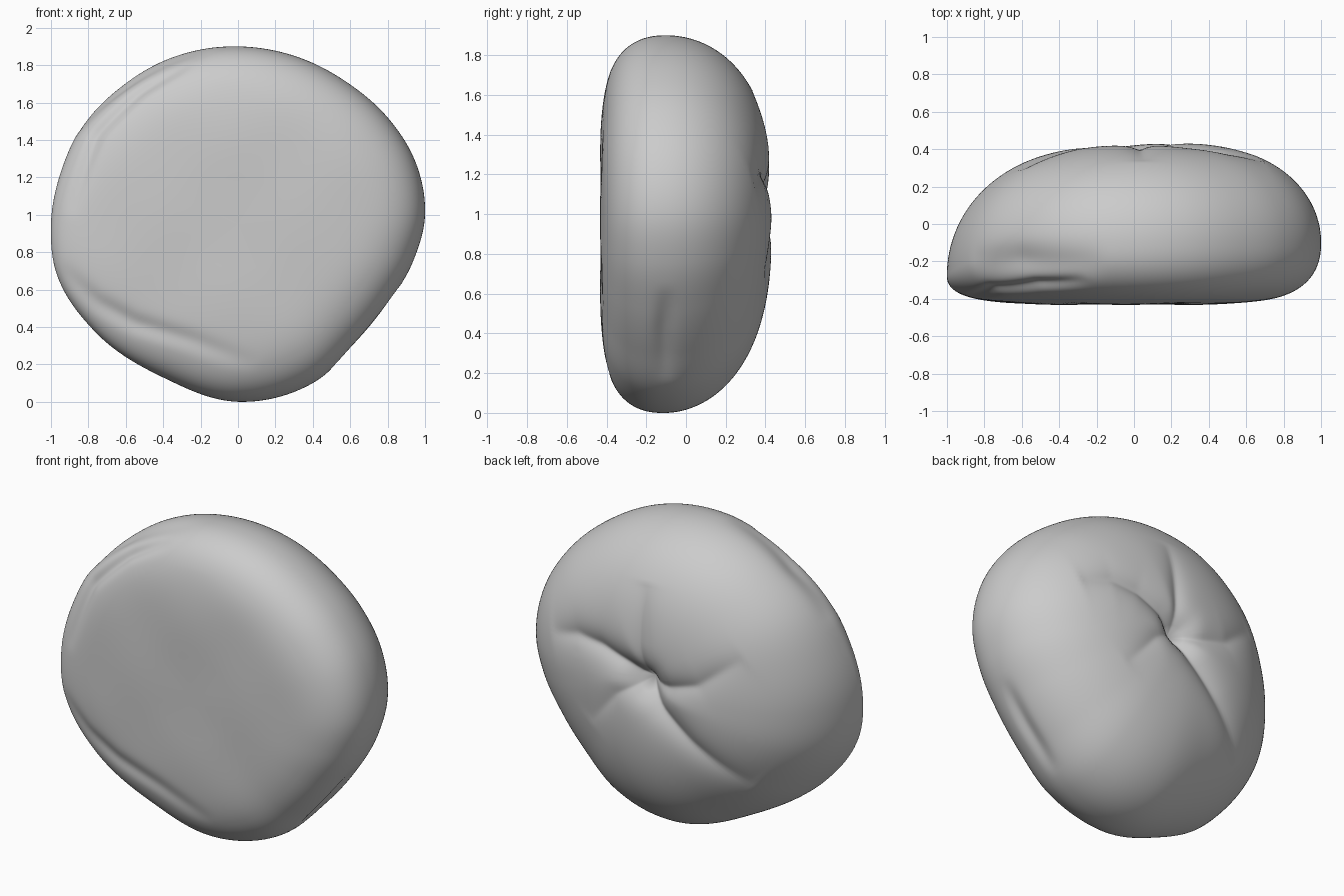
import bpy, bmesh, math
from mathutils import Vector
from mathutils.geometry import intersect_point_line

if "Cube" in bpy.data.objects:
    bpy.data.objects.remove(bpy.data.objects["Cube"])

CX, CZ, SEG, RINGS = 0.0, 0.95, 180, 60
PINCH = (0, 1.04)

# Front-view outline (x, z), counter-clockwise from the right
OUTLINE = [(1, 1), (.95, 1.28), (.8, 1.52), (.58, 1.71), (.3, 1.85), (0, 1.9),
           (-.3, 1.86), (-.6, 1.71), (-.81, 1.51), (-.94, 1.25), (-1, .95), (-.965, .67),
           (-.76, .37), (-.4, .13), (0, 0), (.4, .1), (.62, .3), (.8, .52), (.94, .76)]
POLAR = sorted((math.atan2(z - CZ, x) % math.tau, math.hypot(x, z - CZ)) for x, z in OUTLINE)


def outline_radius(a):
    """Smooth periodic interpolation of the outline radius."""
    n = len(POLAR)
    pt = lambda i: (POLAR[i % n][0] + math.tau * (i // n), POLAR[i % n][1])
    a = a % math.tau
    i = max((k for k in range(n) if POLAR[k][0] <= a), default=-1)
    (a0, r0), (a1, r1), (a2, r2), (a3, r3) = (pt(i + k) for k in (-1, 0, 1, 2))
    h = a2 - a1
    t = (a - a1) / h
    m1, m2 = (r2 - r0) / (a2 - a0) * h, (r3 - r1) / (a3 - a1) * h
    return ((2*t**3 - 3*t*t + 1) * r1 + (t**3 - 2*t*t + t) * m1
            + (3*t*t - 2*t**3) * r2 + (t**3 - t*t) * m2)


def rim_y(a):
    """Depth of the widest line; pulled forward on the lower left."""
    return -0.10 - 0.19 * max(0, math.cos(a - math.radians(197))) ** 2


def surface(a, t):
    """t runs 0 (front centre) to 2 (back centre), 1 is the rim."""
    front = t <= 1
    s, h = math.sin(t * math.pi / 2), abs(math.cos(t * math.pi / 2))
    s **= 2 / (5.5 if front else 2.75)
    if front:
        h **= 0.88
    ye = rim_y(a)
    y = ye - (0.43 + ye) * h if front else ye + (0.435 - ye) * h
    r = outline_radius(a) * s
    x, z = r * math.cos(a), CZ + r * math.sin(a)
    if not front:
        y += 0.035 * x * h
        z += (PINCH[1] - CZ) * (1 - s)   # back pole sits at the pinch
    return Vector((CX + x, y, z))


# Dough body
bm = bmesh.new()
first = bm.verts.new(surface(0, 0))
rows = [[bm.verts.new(surface(math.tau * i / SEG, j / RINGS)) for i in range(SEG)]
        for j in range(1, 2 * RINGS)]
last = bm.verts.new(surface(0, 2))
for i in range(SEG):
    k = (i + 1) % SEG
    bm.faces.new((first, rows[0][i], rows[0][k]))
    bm.faces.new((last, rows[-1][k], rows[-1][i]))
    for lo, hi in zip(rows, rows[1:]):
        bm.faces.new((lo[i], hi[i], hi[k], lo[k]))
bmesh.ops.recalc_face_normals(bm, faces=bm.faces)
bm.normal_update()

# Pinched folds on the back: path (x, z), depth, width
FOLDS = [([PINCH, (.03, 1.25), (.04, 1.62)], .065, .055),
         ([PINCH, (-.15, 1.04), (-.35, 1.10), (-.6, 1.3)], .07, .065),
         ([PINCH, (-.1, .9), (-.3, .72), (-.6, .48)], .1, .07),
         ([PINCH, (.18, .93), (.38, .7)], .045, .06),
         ([PINCH, (.12, 1.12), (.3, 1.19), (.48, 1.21), (.68, 1.15)], .1, .07)]
# Grooves round the rim: path (x, y, z), depth, width
GROOVES = [([(-.25, -.31, 1.82), (-.52, -.32, 1.66), (-.75, -.34, 1.43), (-.89, -.37, 1.0)], .03, .04),
           ([(-.15, -.2, 1.88), (-.6, -.19, 1.68), (-.85, -.22, 1.42)], .03, .08),
           ([(-.95, -.37, .72), (-.75, -.39, .53), (-.55, -.4, .42), (-.25, -.4, .33), (.1, -.39, .2)], .018, .05),
           ([(.9, -.1, .6), (.72, -.11, .4), (.48, -.1, .17)], .022, .05)]


def groove(p, path):
    """Distance to a path and the fraction along it."""
    best, n = (9, 0), len(path) - 1
    for i in range(n):
        q, t = intersect_point_line(p, path[i], path[i + 1])
        t = min(1, max(0, t))
        d = (p - path[i].lerp(path[i + 1], t)).length
        best = min(best, (d, (i + t) / n))
    return best


folds = [([Vector((x, 0, z)) for x, z in path], d, w) for path, d, w in FOLDS]
rims = [([Vector(q) for q in path], d, w) for path, d, w in GROOVES]
moves = []
for v in bm.verts:
    push = 0
    if v.co.y > 0.05:
        flat = Vector((v.co.x, 0, v.co.z))
        total = 0
        for path, depth, w in folds:
            d, f = groove(flat, path)
            d = math.sqrt(d * d + .0002)
            total += (depth * (1 - f) ** .6 * math.exp(-d / w)) ** 3
        pit = (flat - folds[0][0][0]).length_squared
        push = total ** (1 / 3) + .035 * math.exp(-pit / .012)
    for path, depth, w in rims:
        d, f = groove(v.co, path)
        push += depth * max(0, math.sin(math.pi * f)) ** .8 * math.exp(-d * d / (w * w))
    # Faint dimples on the flat base
    if v.co.y < -.1:
        k = max(0, min(1, (-.38 - v.co.y) / .05))
        push += .003 * k * math.sin(9 * v.co.x + 2) * math.sin(8 * v.co.z)
    moves.append(v.co - v.normal * push)
for v, co in zip(bm.verts, moves):
    v.co = co

mesh = bpy.data.meshes.new("steamed_bun")
bm.to_mesh(mesh)
bm.free()
mesh.shade_smooth()
bun = bpy.data.objects.new("steamed_bun", mesh)
bpy.context.collection.objects.link(bun)
